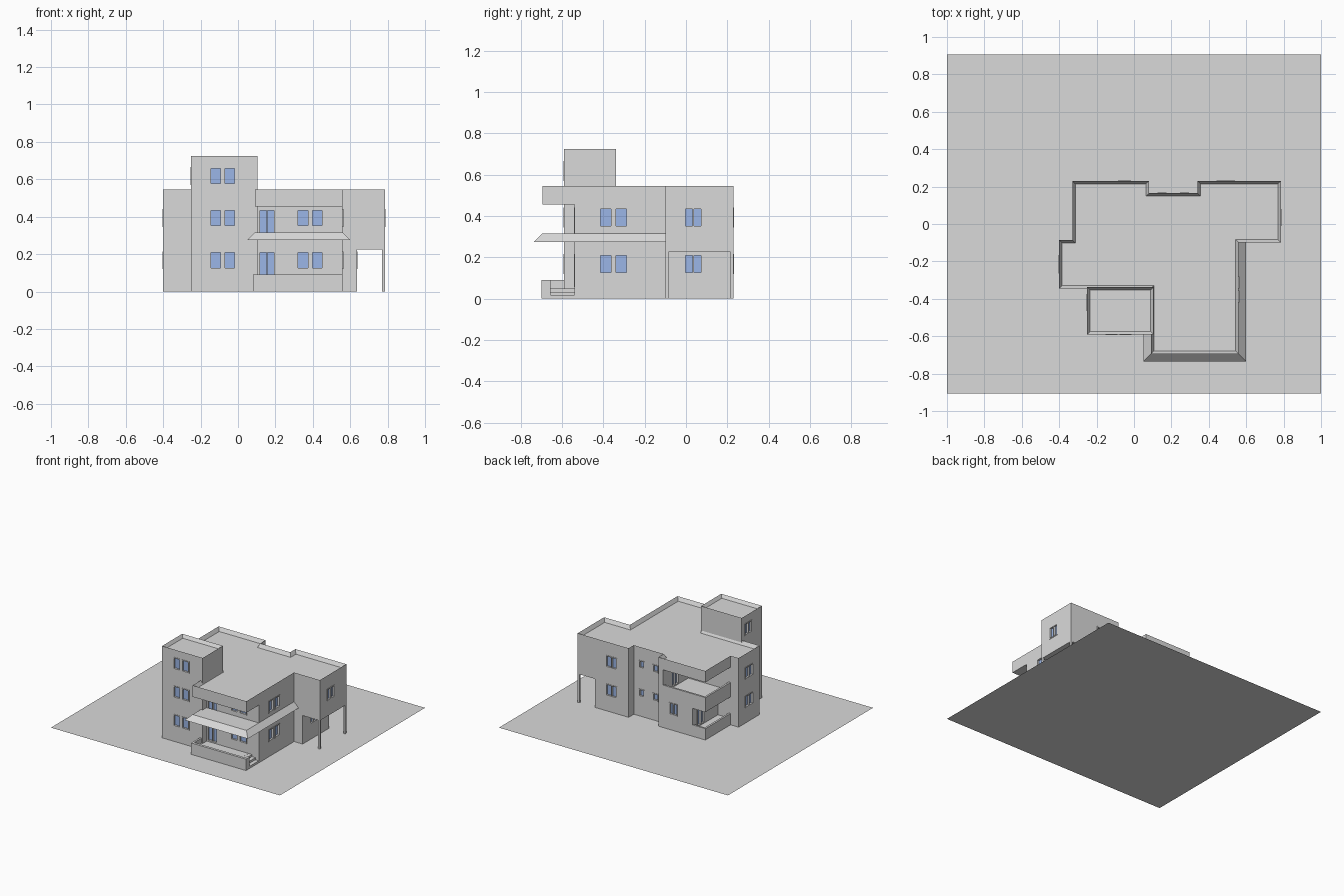
import bpy, bmesh
from mathutils import Vector

if "Cube" in bpy.data.objects:
    bpy.data.objects.remove(bpy.data.objects["Cube"])


def material(name, rgb):
    m = bpy.data.materials.new(name)
    m.use_nodes = True
    m.diffuse_color = (*rgb, 1)
    m.node_tree.nodes["Principled BSDF"].inputs["Base Color"].default_value = (*rgb, 1)
    return m


plaster = material("grey_plaster", (0.7, 0.7, 0.7))
glass = material("blue_glass", (0.33, 0.47, 0.8))


def finish(name, bm, mat=plaster):
    bmesh.ops.recalc_face_normals(bm, faces=bm.faces)
    me = bpy.data.meshes.new(name)
    bm.to_mesh(me)
    bm.free()
    me.materials.append(mat)
    ob = bpy.data.objects.new(name, me)
    bpy.context.collection.objects.link(ob)
    return ob


def add_box(bm, a, b):
    lo = Vector(map(min, a, b))
    hi = Vector(map(max, a, b))
    for v in bmesh.ops.create_cube(bm, size=1)["verts"]:
        v.co = (lo + hi) / 2 + v.co * (hi - lo)


def boxes(name, *pairs):
    bm = bmesh.new()
    for a, b in pairs:
        add_box(bm, a, b)
    return finish(name, bm)


def prism(name, pts, z0, z1, sunk=0):
    """Extruded plan; sunk lowers the top inside a thin parapet."""
    bm = bmesh.new()
    base = bm.faces.new([bm.verts.new((x, y, z0)) for x, y in pts])
    geo = bmesh.ops.extrude_face_region(bm, geom=[base], use_keep_orig=True)["geom"]
    for v in geo:
        if isinstance(v, bmesh.types.BMVert):
            v.co.z = z1
    bmesh.ops.recalc_face_normals(bm, faces=bm.faces)
    if sunk:
        top = next(f for f in bm.faces if f.normal.z > 0.9)
        bmesh.ops.inset_region(bm, faces=[top], thickness=0.016, use_even_offset=True)
        for v in top.verts:
            v.co.z -= sunk
    return finish(name, bm)


# Ground sheet
bm = bmesh.new()
bm.faces.new([bm.verts.new((x, y, 0)) for x, y in
              ((-1, -0.905), (1, -0.905), (1, 0.905), (-1, 0.905))])
finish("ground_sheet", bm)

# Storeys, roof and stair tower share parts of one plan
F, B, N = -0.345, 0.23, 0.165        # wing front, back wall, back notch
L = -0.085                           # loggia inner wall
west = [(-0.4, L), (-0.4, F), (0.09, F)]
notch = [(0.34, B), (0.34, N), (0.08, N), (0.08, B)]
ground_floor = prism("ground_floor", west + [(0.09, -0.54), (0.56, -0.54), (0.56, -0.1),
                     (0.635, -0.1), (0.635, B)] + notch + [(-0.22, B), (-0.22, L)], 0, 0.225)
upper_floor = prism("upper_floor", west + [(0.09, -0.54), (0.56, -0.54), (0.56, -0.1),
                    (0.785, -0.1), (0.785, B)] + notch + [(0.04, B), (0.04, L)], 0.225, 0.455)
prism("roof", west + [(0.09, -0.695), (0.56, -0.695), (0.56, -0.1), (0.785, -0.1),
      (0.785, B)] + notch + [(-0.33, B), (-0.33, L)], 0.455, 0.545, 0.03)
tower = prism("stair_tower", [(-0.25, -0.59), (0.105, -0.59), (0.105, -0.338),
              (-0.25, -0.338)], 0, 0.725, 0.025)

# Carport posts
boxes("carport_posts", *[((0.77, y, 0), (0.785, y + 0.015, 0.225)) for y in (-0.1, 0.215)])

# Back loggias: floor with a parapet on the two open sides
for name, x1, z0, zf, zp in (("lower_loggia", -0.22, 0, 0.05, 0.09),
                             ("upper_loggia", 0.04, 0.22, 0.27, 0.335)):
    boxes(name, ((-0.33, L, z0), (x1, B, zf)),
          ((-0.33, L, z0), (-0.315, B, zp)), ((-0.33, B - 0.015, z0), (x1, B, zp)))

# Front porch with low wall and side steps
boxes("porch_floor", ((0.085, -0.69, 0), (0.47, -0.54, 0.05)))
boxes("porch_wall", ((0.08, -0.7, 0), (0.56, -0.68, 0.09)),
      ((0.08, -0.7, 0), (0.095, -0.58, 0.09)), ((0.54, -0.7, 0), (0.56, -0.655, 0.09)))
boxes("porch_steps", *[((0.46, -0.655, 0), (0.56 - 0.03 * i, -0.54, 0.0165 * (i + 1)))
                       for i in range(3)])
boxes("balcony_slab", ((0.09, -0.695, 0.275), (0.56, -0.54, 0.315)))

# Sloping canopy that wraps the slab and the side wall
bm = bmesh.new()
inner = [(0.09, -0.58), (0.09, -0.695), (0.56, -0.695), (0.56, -0.1)]
outer = [(0.05, -0.58), (0.05, -0.735), (0.6, -0.735), (0.6, -0.1)]
rings = [[bm.verts.new((*p, z)) for p in path]
         for path, z in ((inner, 0.315), (outer, 0.275), (inner, 0.275))]
for r in range(3):
    a, b = rings[r], rings[(r + 1) % 3]
    for i in range(3):
        bm.faces.new((a[i], a[i + 1], b[i + 1], b[i]))
for i in (0, 3):
    bm.faces.new([r[i] for r in rings])
finish("canopy", bm)

# Windows: (axis of the wall normal, its sign, wall plane, u0, u1, z0, z1, panes)
LOW, HIGH, TOP = (0.12, 0.215), (0.345, 0.44), (0.57, 0.665)
units = []


def window(axis, sign, plane, u, width, levels, panes=2):
    for z0, z1 in levels:
        units.append((axis, sign, plane, u - width / 2, u + width / 2, z0, z1, panes))


def pair(axis, sign, plane, u, levels):
    for s in (-1, 1):
        window(axis, sign, plane, u + s * 0.0375, 0.065, levels, 1)


both = (LOW, HIGH)
pair("y", -1, -0.59, -0.0825, (LOW, HIGH, TOP))
pair("y", -1, -0.54, 0.385, both)
pair("x", 1, 0.56, -0.35, both)
window("y", -1, -0.54, 0.155, 0.09, ((0.055, 0.215), (0.28, 0.44)))
window("x", 1, 0.635, 0.035, 0.09, (LOW,))
window("x", 1, 0.785, 0.035, 0.09, (HIGH,))
window("y", 1, B, 0.49, 0.1, both)
window("y", 1, B, -0.05, 0.07, (LOW,))
for u in (0.15, 0.27):
    window("y", 1, N, u, 0.05, ((0.155, 0.215), (0.38, 0.44)), 1)
window("x", -1, -0.4, -0.215, 0.1, both)
window("x", -1, -0.25, -0.42, 0.09, (TOP,))
window("x", -1, -0.22, 0.13, 0.09, ((0.055, 0.2),))
window("x", -1, 0.04, 0.08, 0.09, ((0.275, 0.43),))

holes, frames, panes_bm = bmesh.new(), bmesh.new(), bmesh.new()
W = 0.007                            # frame bar width
for axis, sign, plane, u0, u1, z0, z1, panes in units:
    def put(bm, a0, a1, b0, b1, d0, d1):
        p, q = plane + sign * d0, plane + sign * d1
        if axis == "x":
            add_box(bm, (p, a0, b0), (q, a1, b1))
        else:
            add_box(bm, (a0, p, b0), (a1, q, b1))
    put(holes, u0, u1, z0, z1, -0.02, 0.01)
    put(panes_bm, u0, u1, z0, z1, -0.021, -0.012)
    for i in range(panes + 1):
        c = u0 + (u1 - u0 - W) * i / panes
        put(frames, c, c + W, z0, z1, -0.018, 0.003)
    for z in (z0, z1 - W):
        put(frames, u0, u1, z, z + W, -0.018, 0.003)
finish("window_frames", frames)
finish("window_glass", panes_bm, glass)

# Cut the window reveals into the walls, then drop the cutter
cutter = finish("window_cutter", holes)
cutter.hide_render = True
for wall in (ground_floor, upper_floor, tower):
    mod = wall.modifiers.new("reveals", "BOOLEAN")
    mod.operation = "DIFFERENCE"
    mod.solver = "EXACT"
    mod.object = cutter
    bpy.context.view_layer.objects.active = wall
    bpy.ops.object.modifier_apply(modifier=mod.name)
bpy.data.objects.remove(cutter)
